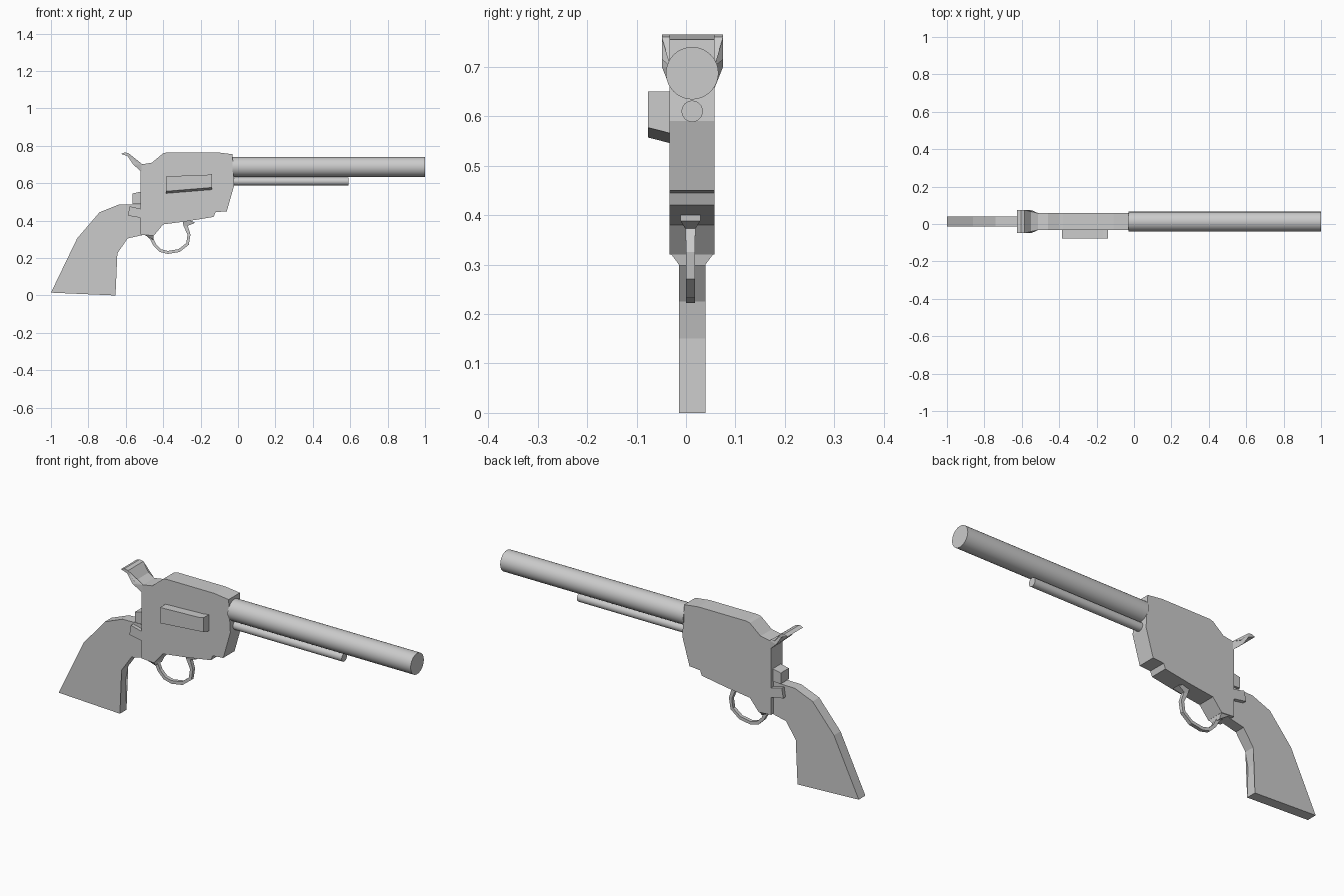
import bpy, bmesh, math
from mathutils import Vector

if "Cube" in bpy.data.objects:
    bpy.data.objects.remove(bpy.data.objects["Cube"])


def finish(name, bm):
    bmesh.ops.recalc_face_normals(bm, faces=bm.faces)
    me = bpy.data.meshes.new(name)
    bm.to_mesh(me)
    bm.free()
    ob = bpy.data.objects.new(name, me)
    bpy.context.collection.objects.link(ob)
    return ob


def prism(name, pts, y0, y1):
    """Side profile (x, z, optional inset from both sides) extruded along y."""
    bm = bmesh.new()
    rows = []
    for y, s in ((y0, 1), (y1, -1)):
        rows.append([bm.verts.new((p[0], y + s * (p[2] if len(p) > 2 else 0), p[1])) for p in pts])
    a, b = rows
    caps = [bm.faces.new(a), bm.faces.new(b[::-1])]
    for i in range(len(pts)):
        j = (i + 1) % len(pts)
        bm.faces.new((a[i], b[i], b[j], a[j]))
    bmesh.ops.triangulate(bm, faces=caps)
    return finish(name, bm)


def rod(name, x0, x1, y, z, r):
    bpy.ops.mesh.primitive_cylinder_add(vertices=48, radius=r, depth=x1 - x0,
                                        location=((x0 + x1) / 2, y, z),
                                        rotation=(0, math.pi / 2, 0))
    bpy.context.object.name = name
    bpy.ops.object.shade_smooth_by_angle()


def strip(name, path, cy):
    """Band swept along (x, z, thickness, half width) stations."""
    bm = bmesh.new()
    rings = []
    for i, (x, z, t, w) in enumerate(path):
        p, q = path[max(i - 1, 0)], path[min(i + 1, len(path) - 1)]
        d = Vector((q[0] - p[0], q[1] - p[1])).normalized() * t / 2
        rings.append([bm.verts.new((x - s * d.y, cy + k * w, z + s * d.x))
                      for s, k in ((1, 1), (1, -1), (-1, -1), (-1, 1))])
    for a, b in zip(rings, rings[1:]):
        for i in range(4):
            j = (i + 1) % 4
            bm.faces.new((a[i], a[j], b[j], b[i]))
    bm.faces.new(rings[0])
    bm.faces.new(rings[-1][::-1])
    return finish(name, bm)


# Barrel and the thinner rod below it
rod("barrel", -0.03, 1.0, 0.0125, 0.687, 0.053)
rod("lower_rod", -0.03, 0.59, 0.0125, 0.61, 0.0215)

# Main frame
prism("frame", [(-.52, .70), (-.46, .71), (-.40, .76), (-.38, .765), (-.11, .765), (-.03, .755),
                (-.025, .66), (-.02, .59), (-.04, .52), (-.06, .45), (-.12, .445),
                (-.13, .42), (-.27, .397), (-.40, .38), (-.45, .32), (-.52, .325)],
      -0.033, 0.058)

# Narrowing wedge under the frame
prism("frame_wedge", [(-.51, .33), (-.45, .325), (-.455, .298, .02)], -0.033, 0.058)

# Handle
prism("grip", [(-1, .015), (-.86, .305), (-.74, .445), (-.64, .485), (-.50, .487),
               (-.50, .325), (-.59, .305), (-.645, .225), (-.66, .15), (-.655, 0)],
      -0.014, 0.039)

# Hammer with a wide spur, tapering into the frame
prism("hammer", [(-.625, .757), (-.605, .765), (-.585, .76), (-.55, .715), (-.51, .70, .018),
                 (-.51, .655, .018), (-.56, .70), (-.59, .745)],
      -0.049, 0.075)

# Small rear blocks
prism("rear_wedge", [(-.565, .545), (-.51, .557), (-.51, .49), (-.565, .49)], -0.02, 0.045)
prism("rear_block", [(-.58, .477), (-.51, .46), (-.51, .413), (-.588, .427)], -0.033, 0.058)

# Side gate with a bevelled lower edge
gate = prism("side_gate", [(-.385, .637), (-.165, .645), (-.14, .65), (-.14, .565), (-.385, .545)],
             -0.077, -0.03)
for v in gate.data.vertices:
    if v.co.y < -0.05 and v.co.z < 0.6:
        v.co.z += 0.012

# Trigger guard, flared where it meets the frame
strip("trigger_guard", [(-.49, .335, .02, .02), (-.462, .305, .018, .009), (-.445, .27, .016, .009),
                        (-.415, .24, .016, .009), (-.375, .23, .016, .009), (-.315, .24, .016, .009),
                        (-.27, .275, .016, .009), (-.262, .325, .016, .009),
                        (-.28, .372, .022, .010), (-.265, .405, .08, .02)], 0.009)
